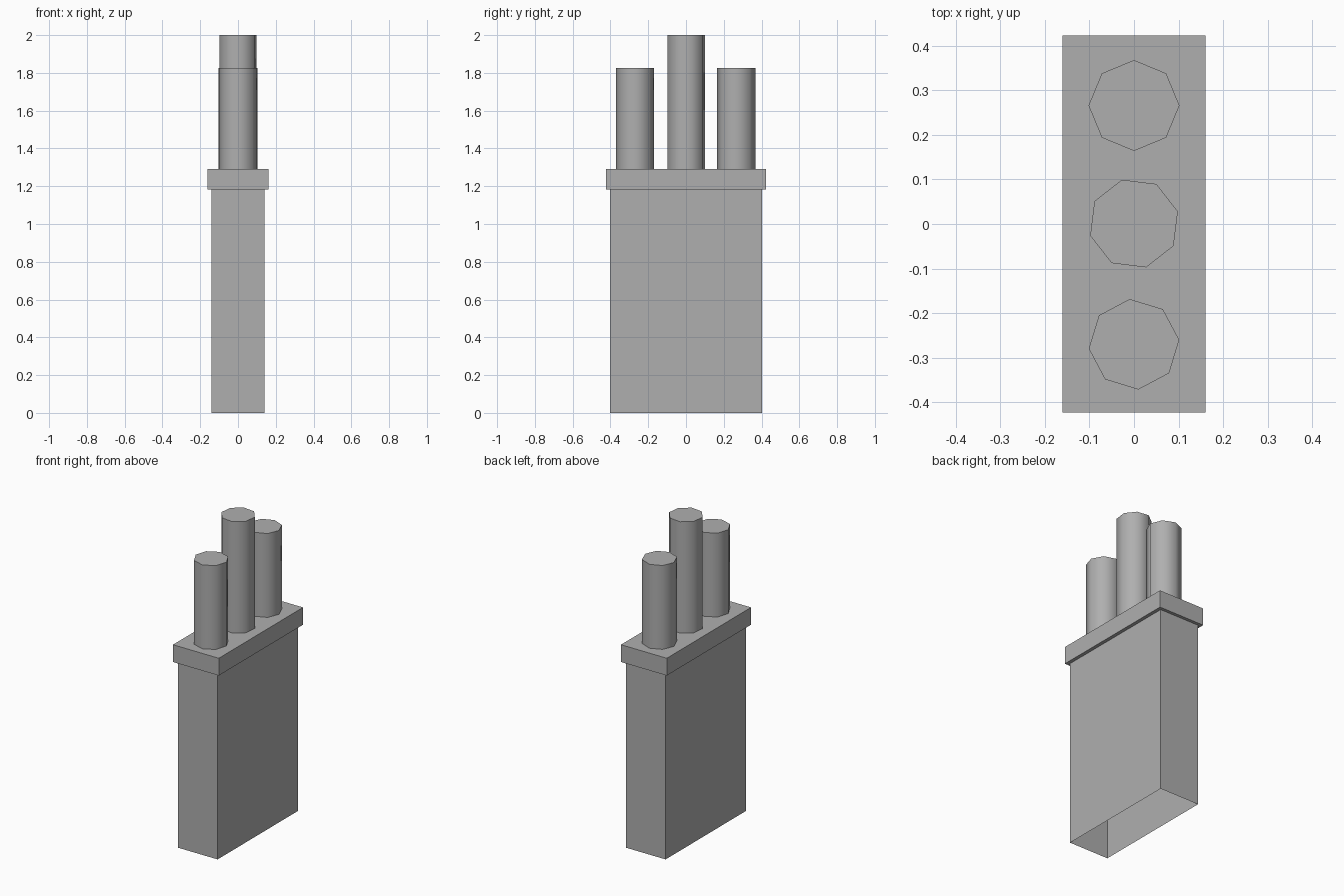
import bpy, bmesh, math

if "Cube" in bpy.data.objects:
    bpy.data.objects.remove(bpy.data.objects["Cube"])

# Dark grey shared by all parts
grey = bpy.data.materials.new("dark_grey")
grey.diffuse_color = (0.43, 0.43, 0.43, 1.0)
grey.use_nodes = True
grey.node_tree.nodes["Principled BSDF"].inputs["Base Color"].default_value = grey.diffuse_color


def make_object(name, rings):
    """Loft rings of points upwards: open at the base, closed at the top."""
    bm = bmesh.new()
    loops = [[bm.verts.new(p) for p in ring] for ring in rings]
    n = len(loops[0])
    for low, high in zip(loops, loops[1:]):
        for i in range(n):
            j = (i + 1) % n
            bm.faces.new((low[i], low[j], high[j], high[i]))
    bm.faces.new(loops[-1])
    mesh = bpy.data.meshes.new(name)
    bm.to_mesh(mesh)
    bm.free()
    mesh.materials.append(grey)
    obj = bpy.data.objects.new(name, mesh)
    bpy.context.collection.objects.link(obj)
    return obj


def rectangle(hx, hy, z):
    return [(-hx, -hy, z), (hx, -hy, z), (hx, hy, z), (-hx, hy, z)]


def octagon(y, radius, turn, z):
    angles = [math.radians(turn + 45 * i) for i in range(8)]
    return [(radius * math.cos(a), y + radius * math.sin(a), z) for a in angles]


# Chimney stack: hollow shaft with a stepped-out crown
make_object("chimney_stack", [
    rectangle(0.139, 0.403, 0.0),
    rectangle(0.139, 0.403, 1.182),
    rectangle(0.161, 0.423, 1.182),
    rectangle(0.161, 0.423, 1.292),
])

# Three eight-sided pots, each turned slightly differently
pots = [
    ("pot_front", -0.27, 5.5, 1.825),
    ("pot_middle", 0.001, 15.5, 2.0),
    ("pot_back", 0.266, 0.0, 1.825),
]
for name, y, turn, top in pots:
    pot = make_object(name, [octagon(y, 0.102, turn, 1.292),
                             octagon(y, 0.102, turn, top)])
    bpy.ops.object.select_all(action='DESELECT')
    pot.select_set(True)
    bpy.context.view_layer.objects.active = pot
    bpy.ops.object.shade_smooth_by_angle(angle=math.radians(50))
